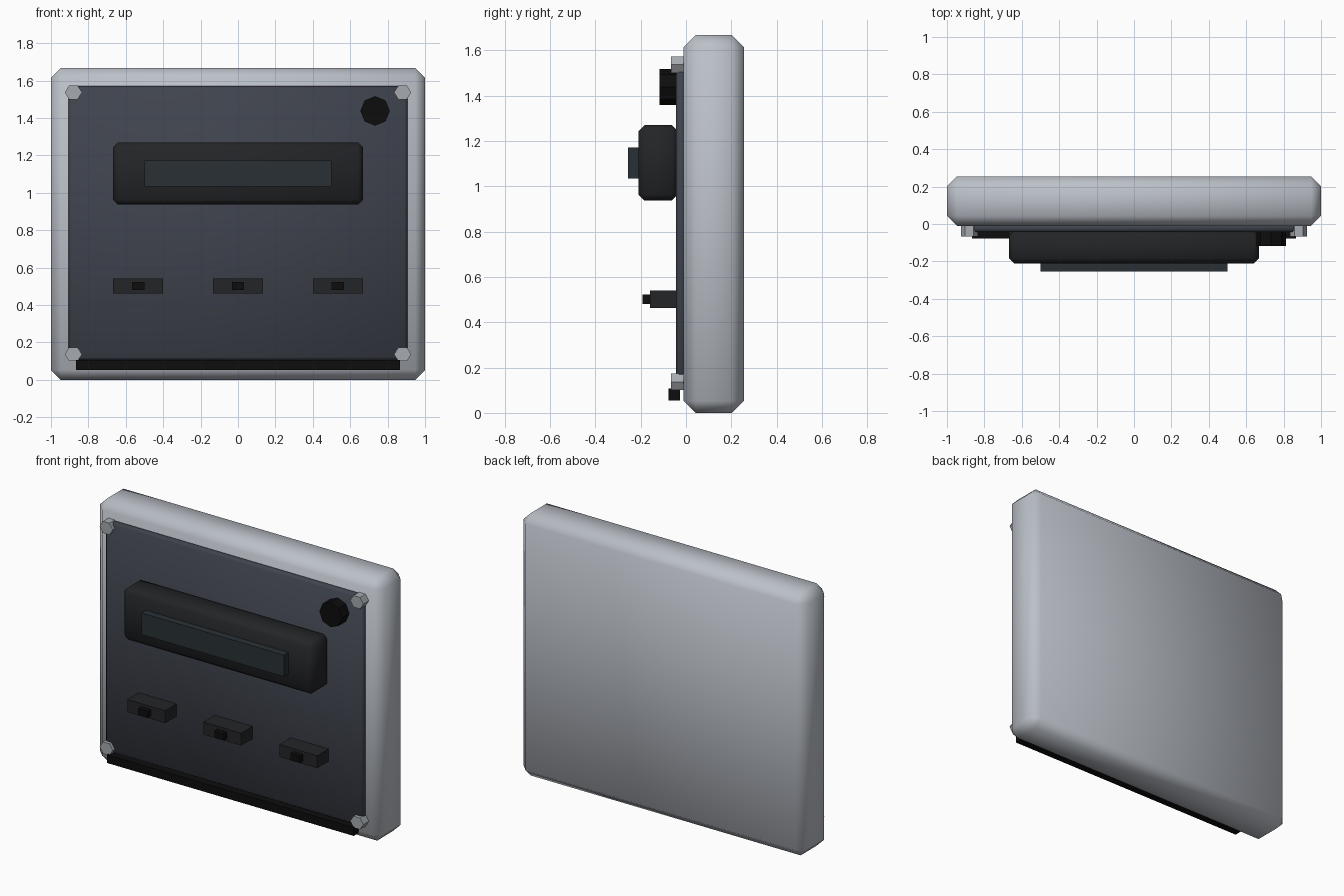
import bpy, math

if "Cube" in bpy.data.objects:
    bpy.data.objects.remove(bpy.data.objects["Cube"])


def material(name, rgb):
    m = bpy.data.materials.new(name)
    m.diffuse_color = (*rgb, 1)
    m.use_nodes = True
    m.node_tree.nodes["Principled BSDF"].inputs["Base Color"].default_value = m.diffuse_color
    return m


GREY = material("casing_grey", (0.50, 0.53, 0.58))
PANEL = material("panel_slate", (0.05, 0.057, 0.075))
DARK = material("dark_plastic", (0.017, 0.018, 0.02))
SCREEN = material("screen_glass", (0.022, 0.03, 0.035))
BLACK = material("black_rubber", (0.004, 0.004, 0.004))
METAL = material("screw_metal", (0.38, 0.40, 0.43))


def box(name, x, y, z, mat, bevel=0):
    """Box from (min, max) ranges, with an optional smooth-shaded chamfer."""
    bpy.ops.mesh.primitive_cube_add(
        size=1, location=[(a + b) / 2 for a, b in (x, y, z)])
    ob = bpy.context.object
    ob.name = name
    ob.scale = [b - a for a, b in (x, y, z)]
    bpy.ops.object.transform_apply(location=False, rotation=False, scale=True)
    ob.data.materials.append(mat)
    if bevel:
        mod = ob.modifiers.new("bevel", 'BEVEL')
        mod.width = bevel
        mod.segments = 1
        bpy.ops.object.modifier_apply(modifier=mod.name)
        bpy.ops.object.shade_smooth_by_angle(angle=math.radians(50))
    return ob


def stud(name, x, z, y, radius, sides, mat, squash=1):
    """Low-poly cylinder facing the front, with corners on the x axis."""
    bpy.ops.mesh.primitive_cylinder_add(
        vertices=sides, radius=radius, depth=y[1] - y[0],
        location=(x, (y[0] + y[1]) / 2, z),
        rotation=(math.pi / 2, math.pi / 2, 0))
    ob = bpy.context.object
    ob.name = name
    bpy.ops.object.transform_apply(location=False, rotation=True, scale=False)
    ob.scale.z = squash
    ob.data.materials.append(mat)
    return ob


# Casing and front plate
box("casing", (-1, 1), (-0.01, 0.255), (0, 1.667), GREY, 0.053)
box("front_panel", (-0.905, 0.905), (-0.044, 0), (0.107, 1.57), PANEL, 0.013)

# Display housing and screen
box("display_housing", (-0.668, 0.668), (-0.21, -0.035), (0.937, 1.27), DARK, 0.027)
box("display_screen", (-0.5, 0.5), (-0.255, -0.18), (1.035, 1.172), SCREEN)

# Row of three switches
for i, x in enumerate((-0.534, 0, 0.534)):
    box(f"switch_body_{i + 1}", (x - 0.133, x + 0.133), (-0.158, -0.04), (0.462, 0.541), DARK)
    box(f"switch_nub_{i + 1}", (x - 0.033, x + 0.033), (-0.191, -0.15), (0.48, 0.523), BLACK)

# Buzzer in the upper corner
stud("buzzer", 0.733, 1.438, (-0.118, -0.04), 0.079, 8, BLACK)

# Bottom connector strip
box("connector_strip", (-0.866, 0.866), (-0.077, -0.026), (0.054, 0.107), BLACK)

# Corner screws
for i, (x, z) in enumerate((x, z) for x in (-0.88, 0.88) for z in (0.137, 1.537)):
    stud(f"screw_{i + 1}", x, z, (-0.066, -0.008), 0.046, 6, METAL, 0.92)
